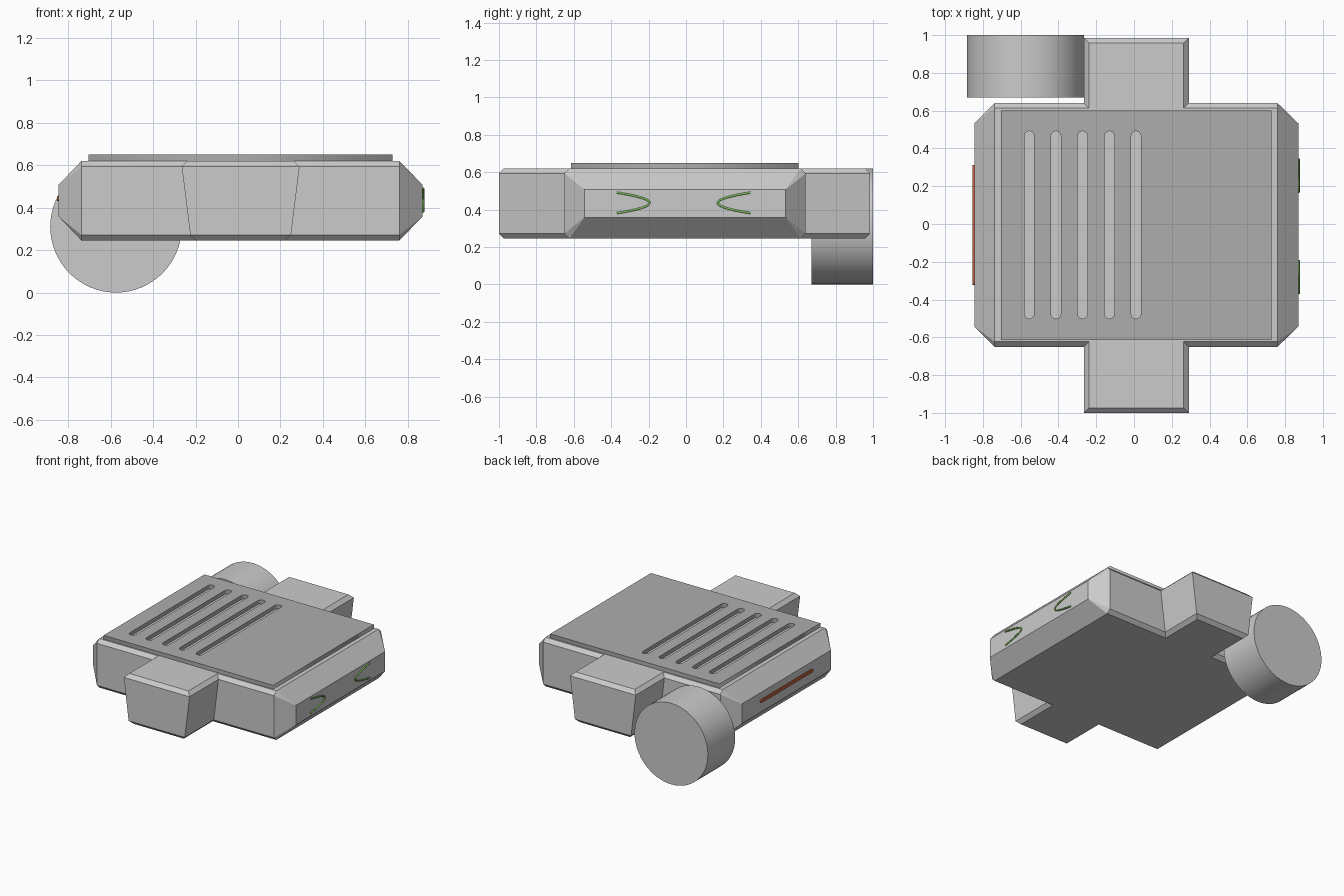
import bpy, bmesh, math

if "Cube" in bpy.data.objects:
    bpy.data.objects.remove(bpy.data.objects["Cube"])


def material(name, rgb):
    m = bpy.data.materials.new(name)
    m.diffuse_color = (*rgb, 1)
    m.use_nodes = True
    m.node_tree.nodes["Principled BSDF"].inputs["Base Color"].default_value = m.diffuse_color
    return m


def finish(name, mesh, mat=None):
    ob = bpy.data.objects.new(name, mesh)
    bpy.context.collection.objects.link(ob)
    if mat:
        mesh.materials.clear()
        mesh.materials.append(mat)
    return ob


def hull(name, points):
    """Flat-faced convex solid around a set of points."""
    bm = bmesh.new()
    for p in points:
        bm.verts.new(p)
    bmesh.ops.convex_hull(bm, input=bm.verts[:])
    bmesh.ops.dissolve_limit(bm, angle_limit=0.01, verts=bm.verts[:], edges=bm.edges[:])
    bmesh.ops.recalc_face_normals(bm, faces=bm.faces[:])
    me = bpy.data.meshes.new(name)
    bm.to_mesh(me)
    bm.free()
    return finish(name, me)


def curve_mesh(name, loops, mat, dims='2D', extrude=0.0, bevel=0.0, closed=True):
    """Poly curve turned into a mesh; inner loops become holes."""
    cu = bpy.data.curves.new(name, 'CURVE')
    cu.dimensions = dims
    cu.extrude, cu.bevel_depth, cu.bevel_resolution = extrude, bevel, 1
    if dims == '2D':
        cu.fill_mode = 'BOTH'
    else:
        cu.fill_mode = 'FULL'
        cu.use_fill_caps = True
    for pts in loops:
        s = cu.splines.new('POLY')
        s.points.add(len(pts) - 1)
        for q, p in zip(s.points, pts):
            q.co = (*p, 1)
        s.use_cyclic_u = closed
    tmp = bpy.data.objects.new(name + "_curve", cu)
    bpy.context.collection.objects.link(tmp)
    dg = bpy.context.evaluated_depsgraph_get()
    me = bpy.data.meshes.new_from_object(tmp.evaluated_get(dg))
    bpy.data.objects.remove(tmp)
    return finish(name, me, mat)


def stadium(x, y0, y1, r, n=8):
    pts = [(x + r * math.cos(math.pi * i / n), y1 - r + r * math.sin(math.pi * i / n), 0)
           for i in range(n + 1)]
    return pts + [(x - r * math.cos(math.pi * i / n), y0 + r - r * math.sin(math.pi * i / n), 0)
                  for i in range(n + 1)]


dark = material("dark_grey", (0.42, 0.42, 0.42))
green = material("green", (0.2, 0.5, 0.1))
red = material("red", (0.55, 0.12, 0.05))
Z0, Z1, C = 0.245, 0.62, 0.027

# main body: chamfered slab with tapered ends
pts = []
for xi, xo in ((-0.738, -0.845), (0.76, 0.87)):
    for y, s in ((-0.65, 1), (0.64, -1)):
        pts += [(xi, y, Z0 + C), (xi, y, Z1 - C), (xi, y + s * C, Z0), (xi, y + s * C, Z1)]
        yo = y + s * 0.107
        pts += [(xo, yo, 0.358), (xo, yo, 0.508)]
hull("body", pts)

# tapered lugs front and back
for name, inner, outer, s in (("front_lug", -0.623, -1.0, 1), ("back_lug", 0.613, 0.985, -1)):
    pts = []
    for top, bot, s2 in ((-0.265, -0.225, 1), (0.29, 0.25, -1)):
        for y in (inner, outer):
            pts += [(top, y, Z1 - C), (bot, y, Z0 + C)]
        for y in (inner, outer + s * C):
            pts += [(top + s2 * C, y, Z1), (bot + s2 * C, y, Z0)]
    hull(name, pts)

# top plate with five slots
rect = [(-0.705, -0.615, 0), (0.727, -0.615, 0), (0.727, 0.602, 0), (-0.705, 0.602, 0)]
slots = [stadium(-0.555 + 0.1415 * i, -0.502, 0.492, 0.026) for i in range(5)]
plate = curve_mesh("top_plate", [rect] + slots, dark, extrude=0.015)
plate.location.z = 0.635

# round drum at the back left
bm = bmesh.new()
bmesh.ops.create_cone(bm, cap_ends=True, segments=64, radius1=0.31, radius2=0.31, depth=0.33)
me = bpy.data.meshes.new("drum")
bm.to_mesh(me)
bm.free()
drum = finish("drum", me)
drum.location = (-0.575, 0.835, 0.31)
drum.rotation_euler.x = math.pi / 2
bpy.context.view_layer.objects.active = drum
drum.select_set(True)
bpy.ops.object.shade_smooth_by_angle(angle=math.radians(30))

# green curved marks on the right end
for name, apex, s in (("front_green_arc", -0.195, -1), ("back_green_arc", 0.17, 1)):
    path = [(0.872, apex + s * 0.175 * (i / 10) ** 2, 0.436 + 0.055 * i / 10)
            for i in range(-10, 11)]
    curve_mesh(name, [path], green, dims='3D', bevel=0.006, closed=False)

# red strip on the left end
strip = curve_mesh("red_strip", [stadium(0, -0.322, 0.312, 0.012)], red, extrude=0.006)
strip.rotation_euler.y = -math.pi / 2
strip.location = (-0.848, 0, 0.443)
